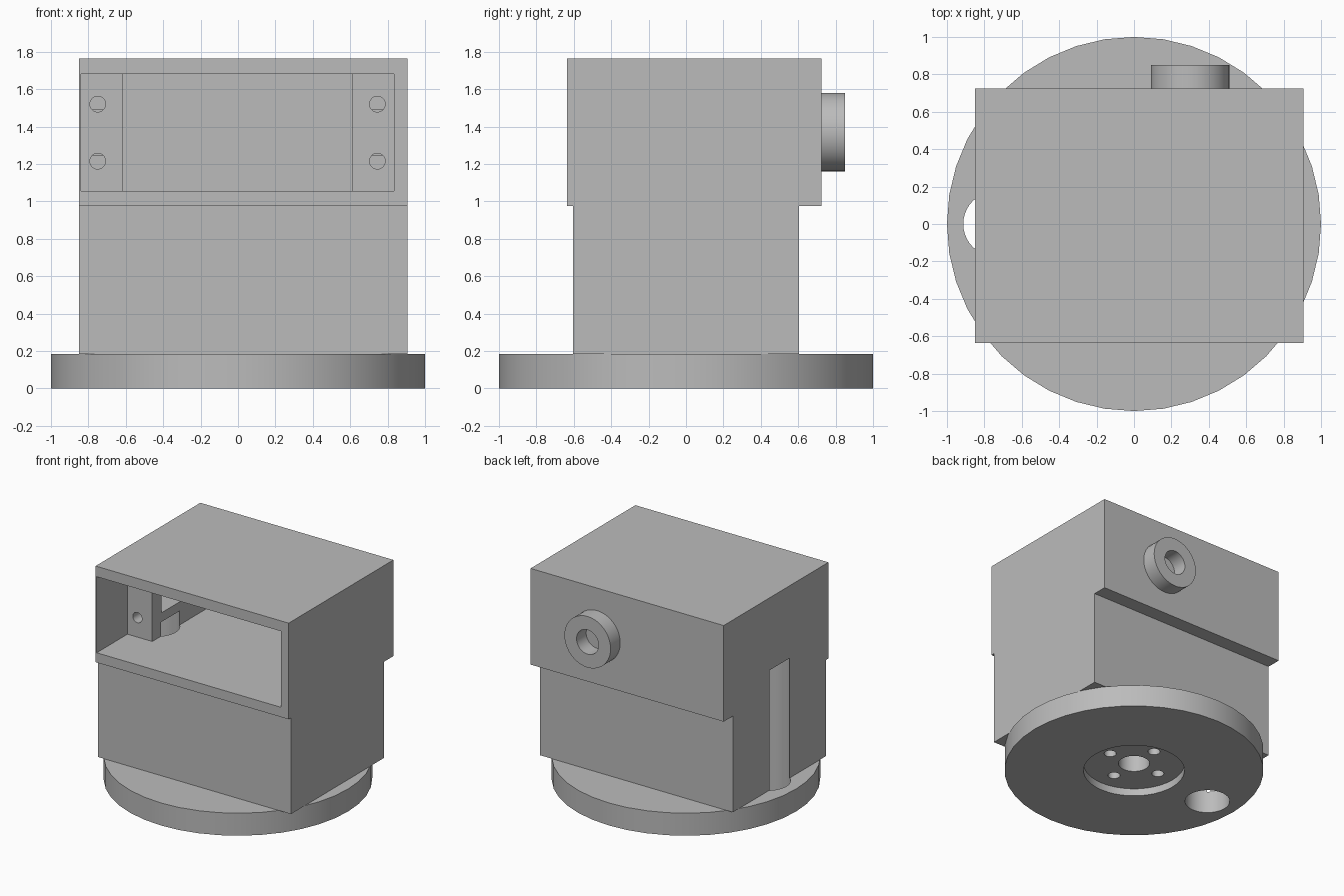
import bpy, bmesh, math
from mathutils import Matrix, Vector

if "Cube" in bpy.data.objects:
    bpy.data.objects.remove(bpy.data.objects["Cube"])

grey = bpy.data.materials.new("plain grey")
grey.use_nodes = True
colour = (0.5, 0.5, 0.5, 1)
grey.diffuse_color = colour
grey.node_tree.nodes["Principled BSDF"].inputs["Base Color"].default_value = colour


def add_object(name, bm):
    bmesh.ops.recalc_face_normals(bm, faces=bm.faces)
    mesh = bpy.data.meshes.new(name)
    bm.to_mesh(mesh)
    bm.free()
    mesh.materials.append(grey)
    obj = bpy.data.objects.new(name, mesh)
    bpy.context.collection.objects.link(obj)
    return obj


def box(name, x, y, z):
    """Box from (low, high) pairs on each axis."""
    bm = bmesh.new()
    size = [b - a for a, b in (x, y, z)]
    mid = [(a + b) / 2 for a, b in (x, y, z)]
    bmesh.ops.create_cube(bm, size=1, matrix=Matrix.Translation(mid) @ Matrix.Diagonal((*size, 1)))
    return add_object(name, bm)


def cylinder(name, start, end, radius, sides=40):
    """Cylinder between two points."""
    a, b = Vector(start), Vector(end)
    turn = (b - a).to_track_quat("Z", "Y").to_matrix().to_4x4()
    bm = bmesh.new()
    bmesh.ops.create_cone(bm, cap_ends=True, segments=sides, radius1=radius, radius2=radius,
                          depth=(b - a).length, matrix=Matrix.Translation((a + b) / 2) @ turn)
    return add_object(name, bm)


def cut(target, cutters):
    """Subtract each cutter, bake the result and remove the cutters."""
    for cutter in cutters:
        cutter.hide_render = True
        mod = target.modifiers.new("cut", "BOOLEAN")
        mod.operation, mod.solver, mod.object = "DIFFERENCE", "EXACT", cutter
    graph = bpy.context.evaluated_depsgraph_get()
    baked = bpy.data.meshes.new_from_object(target.evaluated_get(graph))
    target.modifiers.clear()
    target.data = baked
    for cutter in cutters:
        bpy.data.objects.remove(cutter)


def smooth(obj):
    bpy.ops.object.select_all(action="DESELECT")
    obj.select_set(True)
    bpy.context.view_layer.objects.active = obj
    bpy.ops.object.shade_smooth_by_angle(angle=math.radians(30))


LEFT, RIGHT = -0.85, 0.905
BASE, STEP, TOP = 0.185, 0.975, 1.765
FLOOR, CEILING = 1.055, 1.68
FRONT, BACK = -0.635, 0.725
cable = (-0.74, 0)

# Housing: stepped side profile extruded across the width
profile = [(-0.605, BASE), (0.605, BASE), (0.605, STEP), (BACK, STEP),
           (BACK, TOP), (FRONT, TOP), (FRONT, STEP), (-0.605, STEP)]
bm = bmesh.new()
face = bm.faces.new([bm.verts.new((LEFT, y, z)) for y, z in profile])
extruded = bmesh.ops.extrude_face_region(bm, geom=[face])["geom"]
bmesh.ops.translate(bm, vec=(RIGHT - LEFT, 0, 0),
                    verts=[v for v in extruded if isinstance(v, bmesh.types.BMVert)])
housing = add_object("housing", bm)

# Front opening, and the narrower bay between the two mounting blocks
cutters = [
    box("opening_cutter", (-0.84, 0.835), (FRONT - 0.1, -0.235), (FLOOR, CEILING)),
    box("bay_cutter", (-0.615, 0.61), (-0.3, 0.6), (FLOOR, CEILING)),
]
# Window and screw holes in each mounting block
for x, span in ((-0.75, (-0.84, -0.55)), (0.745, (0.55, 0.835))):
    cutters.append(box("window_cutter", span, (-0.115, 0.2), (1.245, 1.49)))
    for z in (1.215, 1.52):
        cutters.append(cylinder("screw_cutter", (x, -0.3, z), (x, -0.02, z), 0.042, 24))
# Cable channel up the side, and shaft bore underneath
cutters.append(cylinder("channel_cutter", (*cable, 0.1), (*cable, 1.17), 0.173))
cutters.append(cylinder("bore_cutter", (0, 0, 0.1), (0, 0, 0.24), 0.12))
cut(housing, cutters)
smooth(housing)

# Turntable base with recess, shaft hole, screw holes and cable hole
base = cylinder("base_disc", (0, 0, 0), (0, 0, BASE), 1.0)
cutters = [
    cylinder("recess_cutter", (0, 0, -0.1), (0, 0, 0.062), 0.39),
    cylinder("shaft_cutter", (0, 0, -0.2), (0, 0, 0.3), 0.12),
    cylinder("cable_cutter", (*cable, -0.1), (*cable, 0.3), 0.173),
]
for i in range(4):
    x, y = 0.24 * math.cos(i * math.pi / 2), 0.24 * math.sin(i * math.pi / 2)
    cutters.append(cylinder("base_screw_cutter", (x, y, -0.1), (x, y, 0.3), 0.047, 24))
cut(base, cutters)
smooth(base)

# Round boss on the back with a blind hole
boss = cylinder("rear_boss", (0.3, BACK, 1.37), (0.3, 0.85, 1.37), 0.21)
cut(boss, [cylinder("boss_cutter", (0.3, 0.6, 1.37), (0.3, 0.95, 1.37), 0.1)])
smooth(boss)
